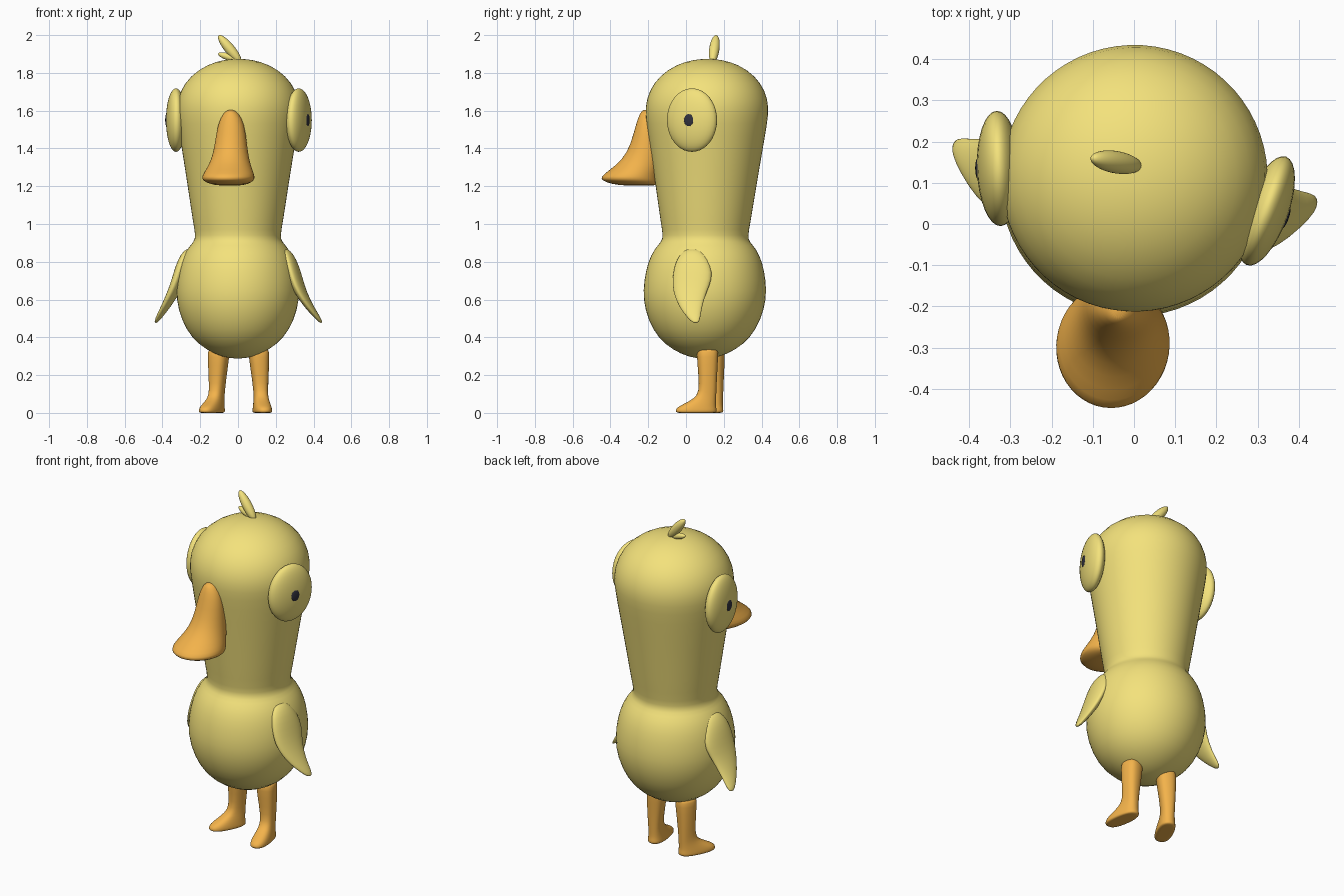
import bpy, bmesh
from math import cos, sin, pi, radians, copysign
from mathutils import Matrix, Vector

if "Cube" in bpy.data.objects:
    bpy.data.objects.remove(bpy.data.objects["Cube"])

# Whole figure is turned slightly about its vertical axis
FRAME = Matrix.Translation((0, 0.105, 0)) @ Matrix.Rotation(radians(-9), 4, 'Z')


def material(name, rgb):
    m = bpy.data.materials.new(name)
    m.diffuse_color = (*rgb, 1)
    m.use_nodes = True
    m.node_tree.nodes["Principled BSDF"].inputs["Base Color"].default_value = m.diffuse_color
    return m


YELLOW = material("yellow", (0.90, 0.76, 0.20))
ORANGE = material("orange", (0.90, 0.45, 0.07))
DARK = material("dark", (0.03, 0.03, 0.045))


def finish(bm, name, mat, matrix, side=1, subdiv=0):
    if side < 0:
        bmesh.ops.scale(bm, vec=(-1, 1, 1), verts=bm.verts)
    bmesh.ops.recalc_face_normals(bm, faces=bm.faces)
    for f in bm.faces:
        f.smooth = True
    me = bpy.data.meshes.new(name)
    bm.to_mesh(me)
    bm.free()
    me.materials.append(mat)
    ob = bpy.data.objects.new(name, me)
    bpy.context.collection.objects.link(ob)
    ob.matrix_world = matrix
    if subdiv:
        mod = ob.modifiers.new("smooth", 'SUBSURF')
        mod.levels = mod.render_levels = subdiv
    return ob


def loft(name, rings, mat, n=24, side=1, power=1.0, local=Matrix()):
    """Skin a stack of horizontal oval rings (z, cx, cy, half_x, half_y)."""
    bm = bmesh.new()
    rows = []
    for z, cx, cy, hx, hy in rings:
        row = []
        for i in range(n):
            c, s = cos(2 * pi * i / n), sin(2 * pi * i / n)
            c, s = copysign(abs(c) ** power, c), copysign(abs(s) ** power, s)
            row.append(bm.verts.new((cx + hx * c, cy + hy * s, z)))
        rows.append(row)
    for a, b in zip(rows, rows[1:]):
        for i in range(n):
            j = (i + 1) % n
            bm.faces.new((a[i], a[j], b[j], b[i]))
    bm.faces.new(rows[0])
    bm.faces.new(rows[-1])
    bmesh.ops.transform(bm, matrix=local, verts=bm.verts)
    return finish(bm, name, mat, FRAME, side, 1)


def ellipsoid(name, mat, local, radii, side=1, base=FRAME):
    bm = bmesh.new()
    bmesh.ops.create_uvsphere(bm, u_segments=32, v_segments=20, radius=1)
    bmesh.ops.transform(bm, matrix=local @ Matrix.Diagonal((*radii, 1)), verts=bm.verts)
    return finish(bm, name, mat, base, side)


# Body, neck and head in one skin: radius, height
profile = [(0.015, 0.288), (0.08, 0.295), (0.165, 0.332), (0.245, 0.395), (0.30, 0.49),
           (0.329, 0.60), (0.325, 0.70), (0.305, 0.80), (0.27, 0.87), (0.235, 0.905),
           (0.225, 0.935), (0.238, 1.0), (0.268, 1.2), (0.30, 1.4), (0.323, 1.54),
           (0.33, 1.62), (0.31, 1.705), (0.255, 1.785), (0.165, 1.845), (0.075, 1.87),
           (0.015, 1.874)]
loft("body_and_head", [(z, 0, 0.012 * (z - 1.1), r, r) for r, z in profile], YELLOW, n=32)

# Beak: narrow bridge flaring down to a flat bill (height, half width, front, back)
bill = [(1.605, 0.012, -0.335, -0.29), (1.59, 0.04, -0.35, -0.27), (1.53, 0.072, -0.372, -0.25),
        (1.42, 0.086, -0.40, -0.23), (1.34, 0.10, -0.445, -0.23), (1.285, 0.125, -0.515, -0.24),
        (1.25, 0.142, -0.562, -0.25), (1.23, 0.138, -0.556, -0.25), (1.21, 0.10, -0.50, -0.25),
        (1.203, 0.05, -0.43, -0.27)]
loft("beak", [(z, 0.012, (f + b) / 2, w, (b - f) / 2) for z, w, f, b in bill], ORANGE)

for side, label in ((1, "right"), (-1, "left")):
    # Bulging eye disc and pupil, angled a little forward
    eye = Matrix.Translation((0.329, -0.022, 1.55)) @ Matrix.Rotation(radians(-11), 4, 'Z')
    ellipsoid(label + "_eye", YELLOW, eye, (0.053, 0.14, 0.168), side)
    ellipsoid(label + "_pupil", DARK, eye @ Matrix.Translation((0.05, 0, 0)),
              (0.007, 0.027, 0.033), side)

    # Thin wing sweeping down and outwards
    wing = [(0.87, 0.255, -0.03, 0.015, 0.03), (0.84, 0.272, -0.03, 0.03, 0.07),
            (0.78, 0.292, -0.025, 0.036, 0.10), (0.71, 0.312, -0.022, 0.036, 0.11),
            (0.64, 0.338, -0.033, 0.033, 0.092), (0.56, 0.385, -0.022, 0.025, 0.062),
            (0.50, 0.428, 0.005, 0.017, 0.034), (0.475, 0.444, 0.016, 0.007, 0.014)]
    loft(label + "_wing", wing, YELLOW, n=16, side=side)

    # Leg with a wedge foot, splayed outwards
    leg = [(0.345, -0.01, 0, 0.03, 0.03), (0.335, -0.01, 0, 0.053, 0.055),
           (0.31, -0.01, 0, 0.056, 0.058), (0.20, -0.003, 0, 0.046, 0.05),
           (0.11, 0, 0, 0.038, 0.046), (0.075, 0, -0.015, 0.039, 0.06),
           (0.045, 0, -0.045, 0.045, 0.09), (0.028, 0, -0.06, 0.048, 0.107),
           (0.012, 0, -0.062, 0.05, 0.112), (0.0, 0, -0.062, 0.048, 0.109),
           (0.0, 0, -0.06, 0.03, 0.08)]
    hip = Matrix.Translation((0.117, 0.029, 0)) @ Matrix.Rotation(radians(17), 4, 'Z')
    loft(label + "_leg", leg, ORANGE, n=16, side=side, power=0.8, local=hip)

# Two feather tufts on the crown
for name, a, b, r in (("long_tuft", (0.015, 0.14, 1.855), (-0.102, 0.16, 1.998), 0.027),
                      ("short_tuft", (0.0, 0.14, 1.868), (-0.105, 0.158, 1.902), 0.018)):
    a, b = Vector(a), Vector(b)
    turn = (b - a).to_track_quat('Z', 'Y').to_matrix().to_4x4()
    ellipsoid(name, YELLOW, Matrix.Translation((a + b) / 2) @ turn,
              (r, r, (b - a).length / 2), base=Matrix())
